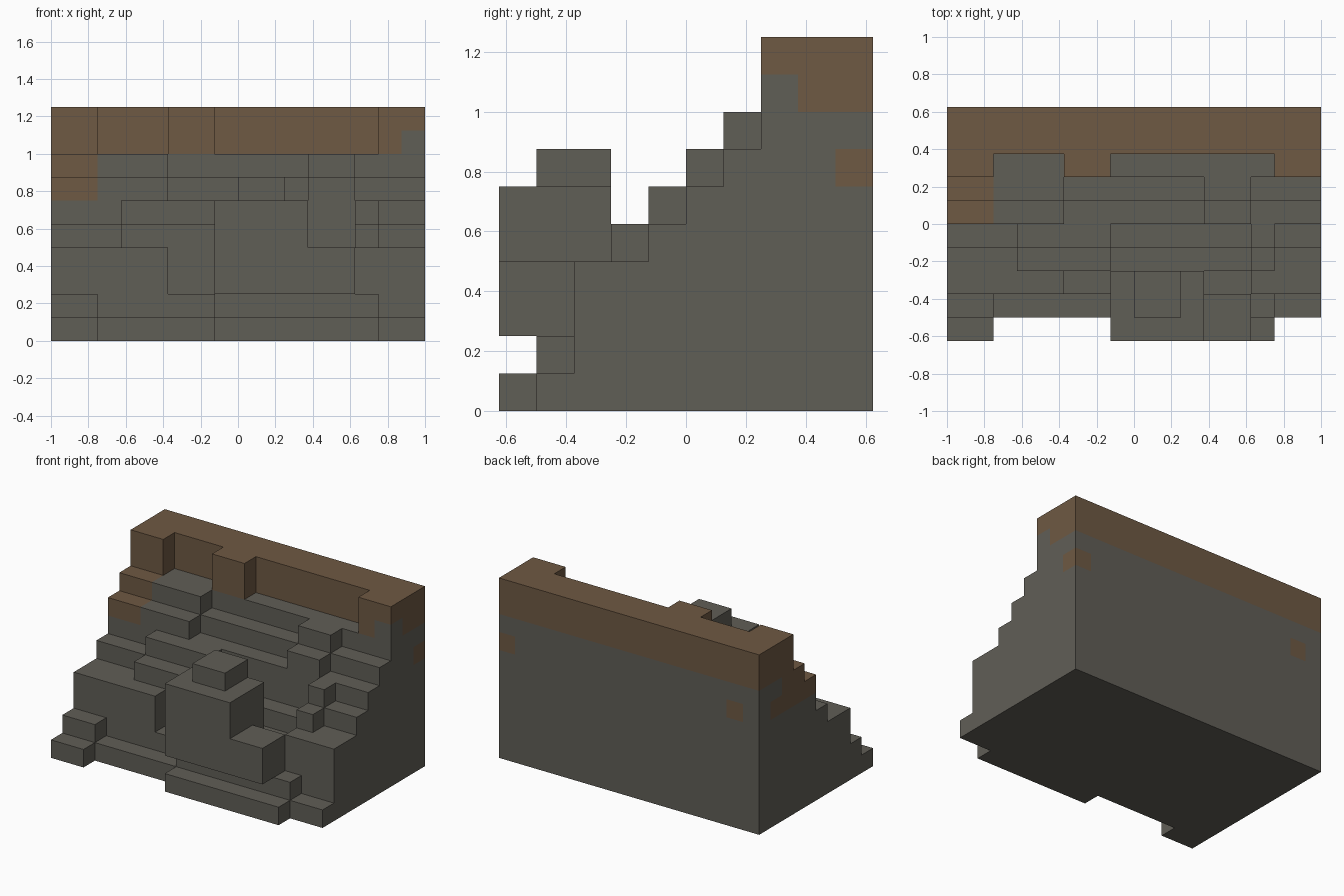
import bpy, bmesh
from mathutils import Vector

if "Cube" in bpy.data.objects:
    bpy.data.objects.remove(bpy.data.objects["Cube"])

U = 0.125                     # block size
NX, NY = 16, 10


def material(name, rgb):
    m = bpy.data.materials.new(name)
    m.diffuse_color = (*rgb, 1)
    m.use_nodes = True
    m.node_tree.nodes["Principled BSDF"].inputs["Base Color"].default_value = m.diffuse_color
    return m


ROCK = material("grey rock", (0.118, 0.112, 0.094))
SOIL = material("brown soil", (0.158, 0.100, 0.056))

# Terrace heights in blocks, front to back, for each run of columns (first, last)
TERRACES = [
    (0, 1, [1, 2, 4, 4, 5, 7, 8, 10, 10, 10]),
    (2, 2, [0, 1, 4, 4, 5, 7, 8, 8, 10, 10]),
    (3, 4, [0, 1, 4, 5, 6, 7, 8, 8, 10, 10]),
    (5, 6, [0, 1, 2, 5, 6, 6, 7, 10, 10, 10]),
    (7, 10, [1, 2, 2, 3, 4, 6, 7, 8, 10, 10]),
    (11, 12, [1, 2, 2, 3, 4, 7, 8, 8, 10, 10]),
    (13, 13, [1, 2, 4, 5, 6, 6, 7, 8, 10, 10]),
    (14, 15, [0, 1, 4, 4, 5, 6, 7, 10, 10, 10]),
]

blocks = {}                   # block position -> part name


def fill(part, xs, ys, zs):
    for i in range(*xs):
        for j in range(*ys):
            for k in range(*zs):
                blocks[i, j, k] = part


# Stepped cliff
for first, last, heights in TERRACES:
    for j, h in enumerate(heights):
        fill("rock_cliff", (first, last + 1), (j, j + 1), (0, h))

# Overhanging outcrop with its lower shoulder and top knob
fill("rock_outcrop", (7, 11), (0, 3), (2, 6))
fill("rock_outcrop", (11, 13), (0, 2), (2, 4))
fill("rock_knob", (8, 10), (1, 3), (6, 7))

# Soil: whole top layer, the left ledges and a few pockets
for cell in blocks:
    i, j, k = cell
    top = k >= 8 and cell != (15, 7, 8)
    ledge = i <= 1 and ((k == 6 and 5 <= j <= 8) or (k == 7 and 6 <= j <= 7))
    pocket = cell in ((15, 9, 6), (1, 9, 6))
    if top or ledge or pocket:
        blocks[cell] = "soil_cap"


def build(part, mat):
    """Mesh the outer faces of one part's blocks."""
    bm = bmesh.new()
    for cell in [c for c, p in blocks.items() if p == part]:
        centre = Vector((cell[0] + 0.5 - NX / 2, cell[1] + 0.5 - NY / 2, cell[2] + 0.5))
        for axis in range(3):
            for s in (-1, 1):
                near = list(cell)
                near[axis] += s
                if tuple(near) in blocks:
                    continue
                n, a, b = Vector(), Vector(), Vector()
                n[axis], a[(axis + 1) % 3], b[(axis + 2) % 3] = s, s, 1
                bm.faces.new([bm.verts.new((centre + (n + p * a + q * b) / 2) * U)
                              for p, q in ((-1, -1), (1, -1), (1, 1), (-1, 1))])
    bmesh.ops.remove_doubles(bm, verts=bm.verts, dist=1e-4)
    me = bpy.data.meshes.new(part)
    bm.to_mesh(me)
    bm.free()
    me.materials.append(mat)
    bpy.context.collection.objects.link(bpy.data.objects.new(part, me))


for part in ("rock_cliff", "rock_outcrop", "rock_knob"):
    build(part, ROCK)
build("soil_cap", SOIL)
